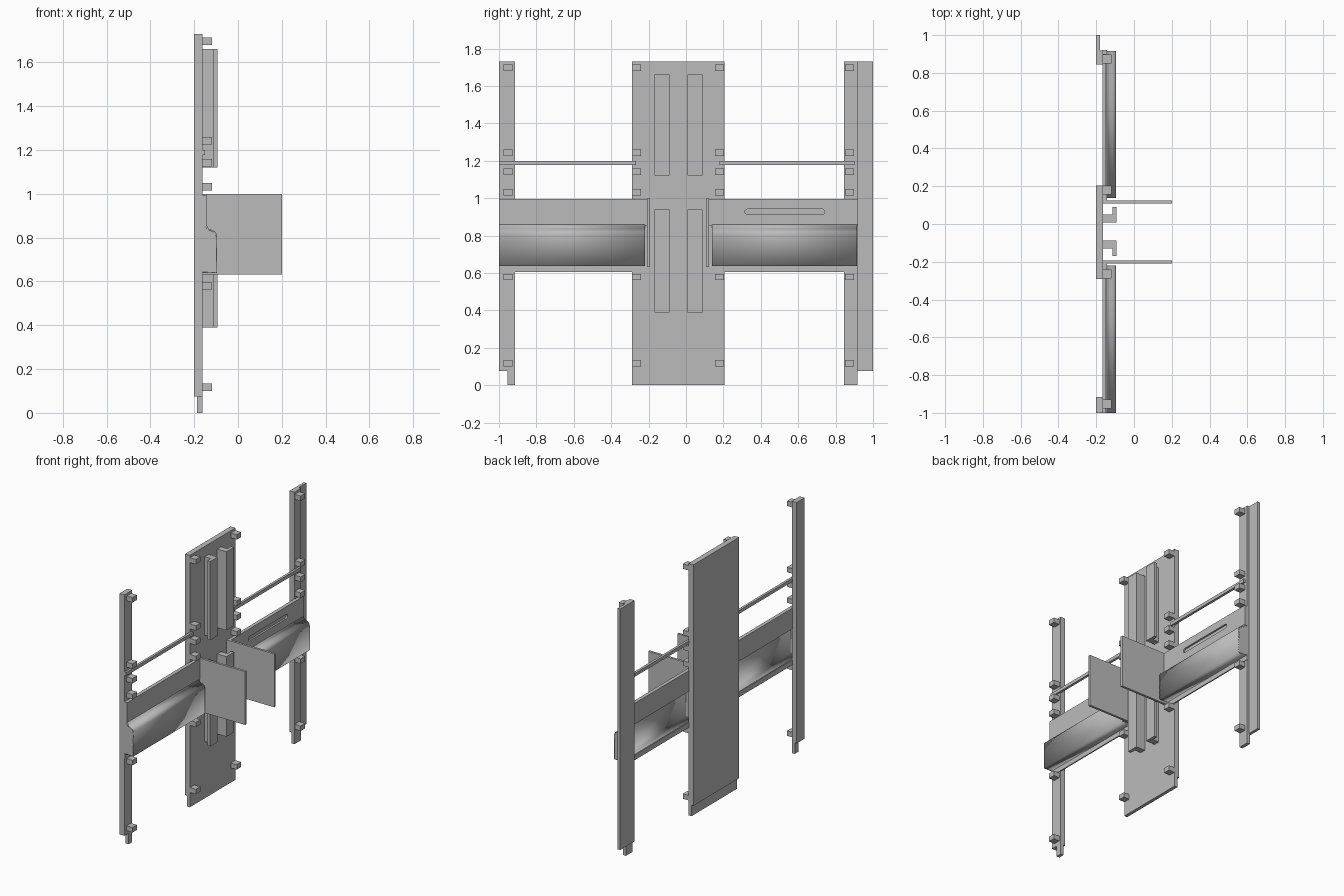
import bpy, bmesh, math

cube = bpy.data.objects.get("Cube")
if cube:
    bpy.data.objects.remove(cube, do_unlink=True)

grey = bpy.data.materials.new("plain grey")
grey.use_nodes = True
grey.diffuse_color = (0.5, 0.5, 0.5, 1)
grey.node_tree.nodes["Principled BSDF"].inputs["Base Color"].default_value = (0.5, 0.5, 0.5, 1)


def finish(name, bm):
    bmesh.ops.recalc_face_normals(bm, faces=bm.faces)
    mesh = bpy.data.meshes.new(name)
    bm.to_mesh(mesh)
    bm.free()
    mesh.materials.append(grey)
    obj = bpy.data.objects.new(name, mesh)
    bpy.context.collection.objects.link(obj)
    return obj


def prism(name, points, offset):
    """Closed outline of 3D points, extruded by offset."""
    bm = bmesh.new()
    face = bm.faces.new([bm.verts.new(p) for p in points])
    side = bmesh.ops.extrude_face_region(bm, geom=[face], use_keep_orig=True)["geom"]
    moved = [v for v in side if isinstance(v, bmesh.types.BMVert)]
    bmesh.ops.translate(bm, verts=moved, vec=offset)
    return finish(name, bm)


def box(name, x, y, z):
    outline = [(x[0], y[0], z[0]), (x[1], y[0], z[0]), (x[1], y[1], z[0]), (x[0], y[1], z[0])]
    return prism(name, outline, (0, 0, z[1] - z[0]))


BACK, FACE, TOP, STEP = -0.2, -0.163, 1.73, 0.075
TONGUE = (-0.186, FACE)

# Centre plate and side posts, each with a thinner tongue at the foot
box("centre_plate", (BACK, FACE), (-0.29, 0.205), (STEP, TOP))
box("centre_plate_tongue", TONGUE, (-0.29, 0.205), (0, STEP))
box("left_post", (BACK, FACE), (-1, -0.915), (STEP, TOP))
box("left_post_tongue", TONGUE, (-0.955, -0.915), (0, STEP))
box("right_post", (BACK, FACE), (0.845, 0.918), (STEP, TOP))
box("right_post_flange", (BACK, -0.18), (0.918, 1), (STEP, TOP))
box("right_post_tongue", TONGUE, (0.845, 0.918), (0, STEP))

# Small mounting blocks in rows
for column, y in enumerate((-0.952, -0.265, 0.179, 0.873)):
    for row, z in enumerate((0.118, 0.579, 1.032, 1.142, 1.242, 1.697)):
        box(f"mounting_block_{column}_{row}", (FACE, -0.118),
            (y - 0.024, y + 0.024), (z - 0.017, z + 0.017))

# Angled guide rails on the centre plate, flanges facing outward
for side, inner in ((1, 0.007), (-1, -0.087)):
    for level, (low, high) in (("lower", (0.39, 0.94)), ("upper", (1.12, 1.66))):
        near, mid, far = inner, inner + side * 0.042, inner + side * 0.082
        outline = [(FACE, near), (-0.093, near), (-0.093, far),
                   (-0.115, far), (-0.115, mid), (FACE, mid)]
        prism(f"{level}_guide_rail_{side}", [(x, y, low) for x, y in outline], (0, 0, high - low))

# Protruding fins beside the centre
for name, y in (("left_fin", -0.201), ("right_fin", 0.116)):
    box(name, (FACE, 0.2), (y - 0.008, y + 0.008), (0.632, 0.998))

# Hood cross-section: rounded shoulder, front, and bottom return
shoulder = [(-0.142, 0.858), (-0.139, 0.847), (-0.131, 0.84), (-0.115, 0.833),
            (-0.102, 0.825), (-0.096, 0.813), (-0.095, 0.8)]
section = shoulder + [(-0.095, 0.638), (FACE, 0.638)]


def hood(name, start, end):
    bm = bmesh.new()
    rows = [[bm.verts.new((x, y, z)) for x, z in section] for y in (start, end)]
    for i in range(len(section) - 1):
        bm.faces.new((rows[0][i], rows[0][i + 1], rows[1][i + 1], rows[1][i]))
    obj = finish(name, bm)
    bm = bmesh.new()
    bm.from_mesh(obj.data)
    bm.normal_update()
    front = max(bm.faces, key=lambda f: f.calc_area())
    if front.normal.x < 0:
        bmesh.ops.reverse_faces(bm, faces=bm.faces)
    bm.to_mesh(obj.data)
    bm.free()
    shell = obj.modifiers.new("thickness", "SOLIDIFY")
    shell.thickness = 0.006
    shell.offset = -1
    bpy.ops.object.select_all(action="DESELECT")
    obj.select_set(True)
    bpy.context.view_layer.objects.active = obj
    bpy.ops.object.shade_smooth_by_angle(angle=math.radians(40))
    # Thin end caps
    closed = section + [(FACE, 0.858)]
    for tag, y, depth in (("start", start, 0.006), ("end", end, -0.006)):
        prism(f"{name}_{tag}_cap", [(x, y, z) for x, z in closed], (0, depth, 0))


# Cross panels: upper board, hood, lower lip and thin upper bar
boards = {}
for name, board, cover, bar in (
        ("left", (-1, -0.205), (-1, -0.22), (-1, -0.268)),
        ("right", (0.12, 0.92), (0.138, 0.915), (0.178, 0.9))):
    boards[name] = box(f"{name}_board", (FACE - 0.004, -0.142), board, (0.852, 0.995))
    hood(f"{name}_hood", *cover)
    box(f"{name}_lower_lip", (FACE - 0.004, FACE + 0.004), board, (0.605, 0.64))
    box(f"{name}_bar", (FACE - 0.004, -0.15), bar, (1.177, 1.2))

# Rounded slot recessed into the right board
outline = []
for centre, turn in ((0.727, -90), (0.33, 90)):
    for step in range(7):
        a = math.radians(turn + step * 30)
        outline.append((-0.154, centre + 0.015 * math.cos(a), 0.927 + 0.015 * math.sin(a)))
cutter = prism("slot_cutter", outline, (0.03, 0, 0))
cutter.hide_render = True
cutter.display_type = "WIRE"
cut = boards["right"].modifiers.new("slot", "BOOLEAN")
cut.operation = "DIFFERENCE"
cut.solver = "EXACT"
cut.object = cutter
cutter.hide_set(True)
